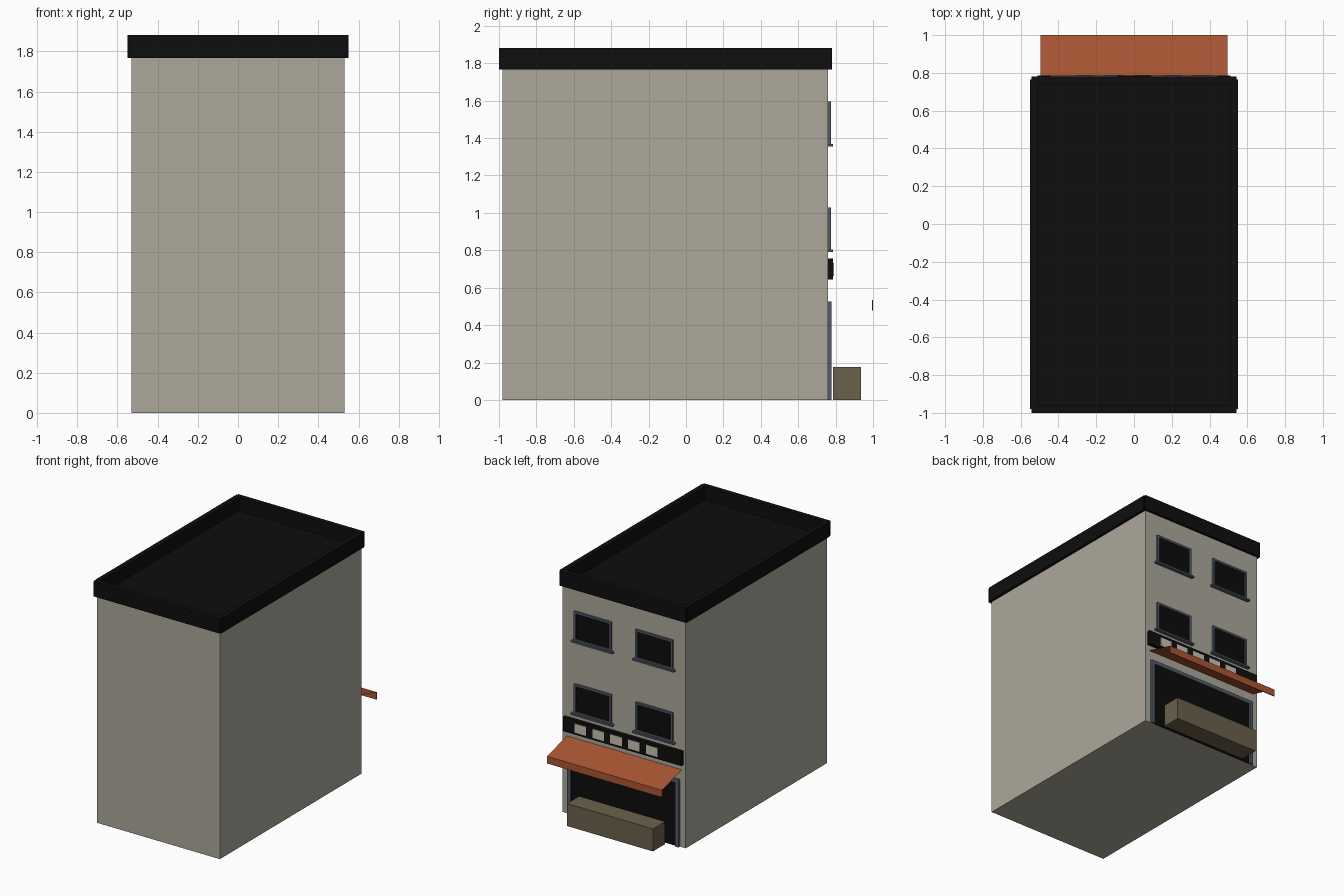
import bpy

if "Cube" in bpy.data.objects:
    bpy.data.objects.remove(bpy.data.objects["Cube"])


def material(name, r, g, b):
    def lin(c):
        c /= 255
        return c / 12.92 if c <= 0.04045 else ((c + 0.055) / 1.055) ** 2.4
    m = bpy.data.materials.new(name)
    m.diffuse_color = (lin(r), lin(g), lin(b), 1)
    m.use_nodes = True
    m.node_tree.nodes["Principled BSDF"].inputs["Base Color"].default_value = m.diffuse_color
    return m


WALL = material("stone wall", 172, 167, 154)
BLACK = material("black trim", 14, 14, 14)
GLASS = material("dark glass", 12, 12, 13)
FRAME = material("slate frame", 85, 92, 105)
AWNING = material("rust awning", 170, 85, 50)
COUNTER = material("brown counter", 107, 97, 76)
PANEL = material("pale panel", 200, 194, 178)


def mesh(name, verts, faces, mat):
    me = bpy.data.meshes.new(name)
    me.from_pydata(verts, [], faces)
    me.materials.append(mat)
    ob = bpy.data.objects.new(name, me)
    bpy.context.collection.objects.link(ob)
    return ob


def box(name, x0, x1, y0, y1, z0, z1, mat):
    v = [(x, y, z) for z in (z0, z1) for x, y in ((x0, y0), (x1, y0), (x1, y1), (x0, y1))]
    f = [(3, 2, 1, 0), (4, 5, 6, 7)] + [(i, (i + 1) % 4, (i + 1) % 4 + 4, i + 4) for i in range(4)]
    return mesh(name, v, f, mat)


def framed(name, x0, x1, z0, z1, w, depth, bottom=True):
    """Dark pane with a raised border on the street wall."""
    y = 0.76
    box(name + "_glass", x0 + w, x1 - w, y, y + 0.006, z0 + (w if bottom else 0), z1 - w, GLASS)
    box(name + "_left_stile", x0, x0 + w, y, y + depth, z0, z1, FRAME)
    box(name + "_right_stile", x1 - w, x1, y, y + depth, z0, z1, FRAME)
    box(name + "_head", x0 + w, x1 - w, y, y + depth, z1 - w, z1, FRAME)
    if bottom:
        box(name + "_rail", x0 + w, x1 - w, y, y + depth, z0, z0 + w, FRAME)


# Main block and roof
box("building_body", -0.53, 0.53, -0.98, 0.76, 0, 1.768, WALL)
box("roof_deck", -0.515, 0.515, -0.965, 0.745, 1.766, 1.776, BLACK)

# Parapet strips
for n, y in (("front", -0.98), ("back", 0.76)):
    box(n + "_parapet", -0.543, 0.543, y - 0.02, y + 0.02, 1.766, 1.882, BLACK)
for n, x in (("left", -0.53), ("right", 0.53)):
    box(n + "_parapet", x - 0.02, x + 0.02, -0.98, 0.765, 1.766, 1.882, BLACK)

# Upper windows with sills
for floor, z in (("lower", 0.79), ("upper", 1.355)):
    for side, x in (("left", -0.265), ("right", 0.265)):
        n = floor + "_" + side + "_window"
        framed(n, x - 0.16, x + 0.16, z + 0.01, z + 0.24, 0.016, 0.015)
        box(n + "_sill", x - 0.178, x + 0.178, 0.76, 0.787, z, z + 0.013, FRAME)

# Shopfront
framed("shopfront", -0.48, 0.48, 0, 0.525, 0.028, 0.018, bottom=False)

# Sign board with blank panels
box("sign_board", -0.51, 0.51, 0.76, 0.787, 0.645, 0.755, BLACK)
for i in range(5):
    x = 0.358 - i * 0.154
    box(f"sign_panel_{i + 1}", x - 0.05, x + 0.05, 0.787, 0.79, 0.662, 0.732, PANEL)

# Sloping awning sheet and its valance
mesh("awning_sheet", [(-0.495, 0.76, 0.602), (0.495, 0.76, 0.602), (0.495, 1, 0.534), (-0.495, 1, 0.534)],
     [(0, 3, 2, 1)], AWNING)
box("awning_valance", -0.495, 0.495, 0.995, 1, 0.478, 0.534, AWNING)

# Street counter
box("counter", -0.37, 0.37, 0.785, 0.935, 0, 0.175, COUNTER)
